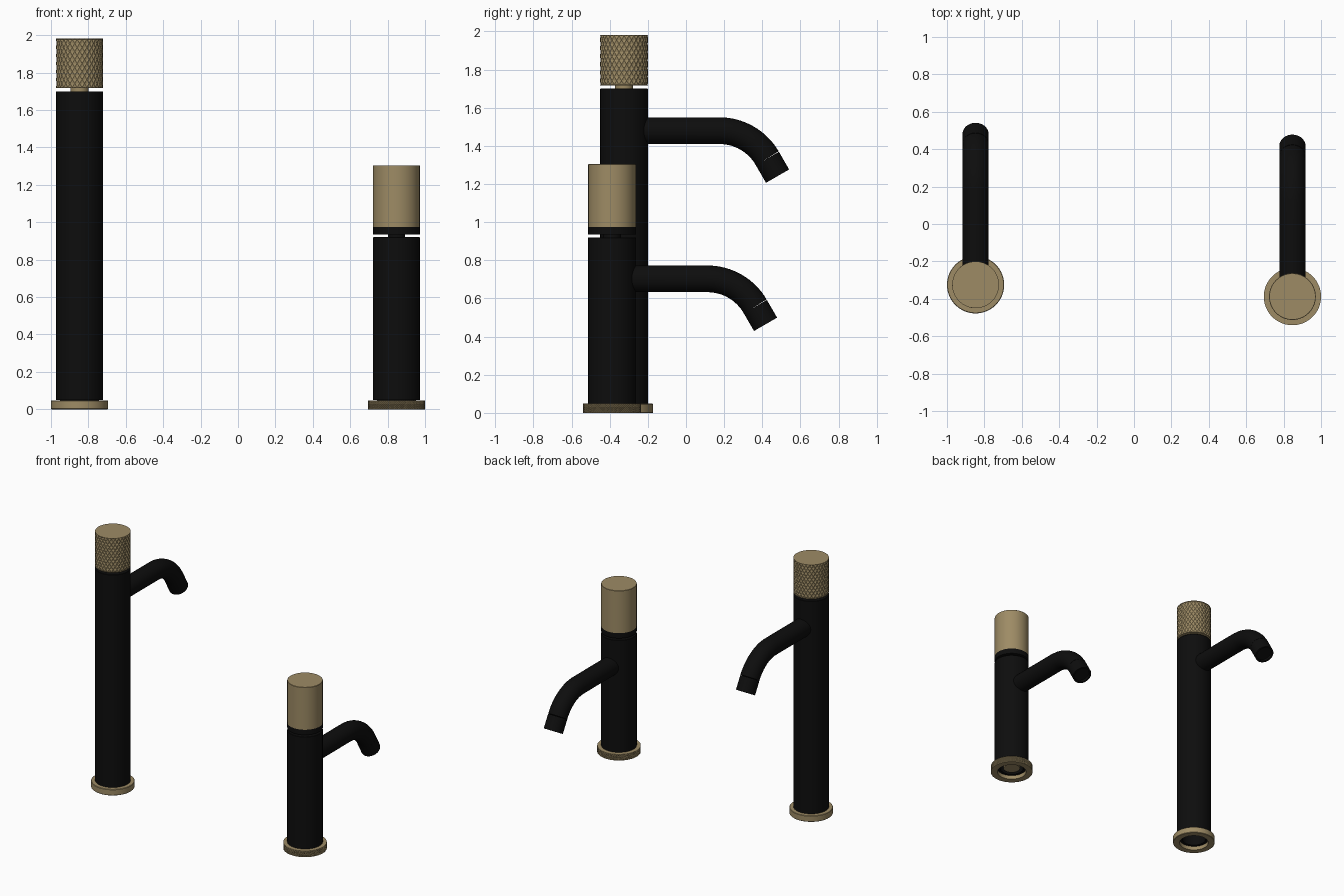
import bpy, bmesh
from math import pi, sin, cos, radians

if "Cube" in bpy.data.objects:
    bpy.data.objects.remove(bpy.data.objects["Cube"])


def material(name, rgb):
    m = bpy.data.materials.new(name)
    m.diffuse_color = (*rgb, 1)
    m.use_nodes = True
    m.node_tree.nodes["Principled BSDF"].inputs["Base Color"].default_value = m.diffuse_color
    return m


BLACK = material("matt_black", (0.004, 0.004, 0.004))
BRASS = material("brushed_brass", (0.34, 0.26, 0.13))


def finish(ob, mat, smooth=True):
    ob.data.materials.append(mat)
    bpy.ops.object.select_all(action='DESELECT')
    ob.select_set(True)
    bpy.context.view_layer.objects.active = ob
    if smooth:
        bpy.ops.object.shade_smooth_by_angle(angle=radians(35))
    return ob


def mesh_object(name, bm, mat, loc, smooth=True):
    bmesh.ops.recalc_face_normals(bm, faces=bm.faces)
    me = bpy.data.meshes.new(name)
    bm.to_mesh(me)
    bm.free()
    ob = bpy.data.objects.new(name, me)
    ob.location = loc
    bpy.context.collection.objects.link(ob)
    return finish(ob, mat, smooth)


def lathe(name, profile, mat, loc, ring=False, n=64):
    """Revolve (radius, z) points; ring joins the last point to the first."""
    bm = bmesh.new()
    loops = [[bm.verts.new((r * cos(2 * pi * i / n), r * sin(2 * pi * i / n), z))
              for i in range(n)] for r, z in profile]
    pairs = list(zip(loops, loops[1:])) + ([(loops[-1], loops[0])] if ring else [])
    for a, b in pairs:
        for i in range(n):
            j = (i + 1) % n
            bm.faces.new((a[i], a[j], b[j], b[i]))
    if not ring:
        bm.faces.new(loops[0])
        bm.faces.new(loops[-1])
    return mesh_object(name, bm, mat, loc)


def knurled(name, r, z0, z1, rows, cols, depth, mat, loc, hole=0, edge=0.004):
    """Cylinder whose wall is a lattice of small raised diamonds."""
    bm = bmesh.new()

    def circle(rad, z, bump=None):
        return [bm.verts.new(((rad - (depth if bump is not None and (i + bump) % 2 else 0)) * cos(2 * pi * i / cols),
                              (rad - (depth if bump is not None and (i + bump) % 2 else 0)) * sin(2 * pi * i / cols), z))
                for i in range(cols)]
    za, zb = z0 + edge, z1 - edge
    loops = [circle(r, z0), *[circle(r, za + (zb - za) * j / rows, j) for j in range(rows + 1)], circle(r, z1)]
    for j, (a, b) in enumerate(zip(loops, loops[1:])):
        for i in range(cols):
            k = (i + 1) % cols
            if (i + j) % 2:     # split each cell along its groove
                tris = ((a[i], a[k], b[k]), (a[i], b[k], b[i]))
            else:
                tris = ((a[i], a[k], b[i]), (a[k], b[k], b[i]))
            for t in tris:
                bm.faces.new(t)
    if hole:
        low, high = circle(hole, z0), circle(hole, z1)
        for a, b in ((loops[0], low), (low, high), (high, loops[-1])):
            for i in range(cols):
                k = (i + 1) % cols
                bm.faces.new((a[i], a[k], b[k], b[i]))
    else:
        bm.faces.new(loops[0])
        bm.faces.new(loops[-1])
    return mesh_object(name, bm, mat, loc, smooth=False)


def spout(prefix, x, y, z):
    # horizontal tube with a 60 degree downward bend
    R, start, bend = 0.29, 0.50, radians(60)
    pts = [(0, 0.03, 0), (0, 0.25, 0)]
    pts += [(0, start + R * sin(bend * i / 16), -R * (1 - cos(bend * i / 16))) for i in range(17)]
    cu = bpy.data.curves.new(prefix + "_spout", 'CURVE')
    cu.dimensions = '3D'
    cu.bevel_depth, cu.bevel_resolution, cu.use_fill_caps = 0.07, 10, True
    sp = cu.splines.new('POLY')
    sp.points.add(len(pts) - 1)
    for p, co in zip(sp.points, pts):
        p.co = (*co, 1)
    ob = bpy.data.objects.new(prefix + "_spout", cu)
    ob.location = (x, y, z)
    bpy.context.collection.objects.link(ob)
    bpy.ops.object.select_all(action='DESELECT')
    ob.select_set(True)
    bpy.context.view_layer.objects.active = ob
    bpy.ops.object.convert(target='MESH')
    finish(bpy.context.object, BLACK)
    # straight outlet with a shallow recess
    end = pts[-1]
    tip = lathe(prefix + "_outlet", [(0.07, 0.001), (0.07, 0.108), (0.058, 0.108), (0.058, 0.09)],
                BLACK, (x, y + end[1], z + end[2]))
    tip.rotation_euler.x = -(pi / 2 + bend)


def body(prefix, x, y, top):
    # hollow column, closed at the top
    lathe(prefix + "_body", [(0.085, 0.2), (0.085, 0.03), (0.105, 0.03), (0.105, 0.05), (0.125, 0.05),
                             (0.125, top - 0.002), (0.123, top)], BLACK, (x, y, 0))


# tall tap: plain base, knurled handle
X, Y = -0.847, -0.325
lathe("tall_base", [(0.105, 0), (0.15, 0), (0.153, 0.003), (0.153, 0.045), (0.15, 0.048), (0.105, 0.048)],
      BRASS, (X, Y, 0), ring=True)
body("tall", X, Y, 1.70)
lathe("tall_neck", [(0.048, 1.69), (0.048, 1.73)], BRASS, (X, Y, 0))
knurled("tall_handle", 0.125, 1.717, 1.982, 12, 60, 0.004, BRASS, (X, Y, 0))
spout("tall", X, Y, 1.48)

# short tap: knurled base, plain handle with a black collar
X, Y = 0.847, -0.388
knurled("short_base", 0.153, 0, 0.048, 8, 160, 0.003, BRASS, (X, Y, 0), hole=0.105, edge=0.002)
body("short", X, Y, 0.92)
lathe("short_inner_plug", [(0.06, 0.03), (0.06, 0.2)], BRASS, (X, Y, 0))
lathe("short_neck", [(0.046, 0.91), (0.046, 0.94)], BLACK, (X, Y, 0))
lathe("short_collar", [(0.125, 0.935), (0.125, 0.975)], BLACK, (X, Y, 0))
lathe("short_handle", [(0.125, 0.975), (0.125, 1.302), (0.123, 1.304)], BRASS, (X, Y, 0))
spout("short", X, Y, 0.703)
